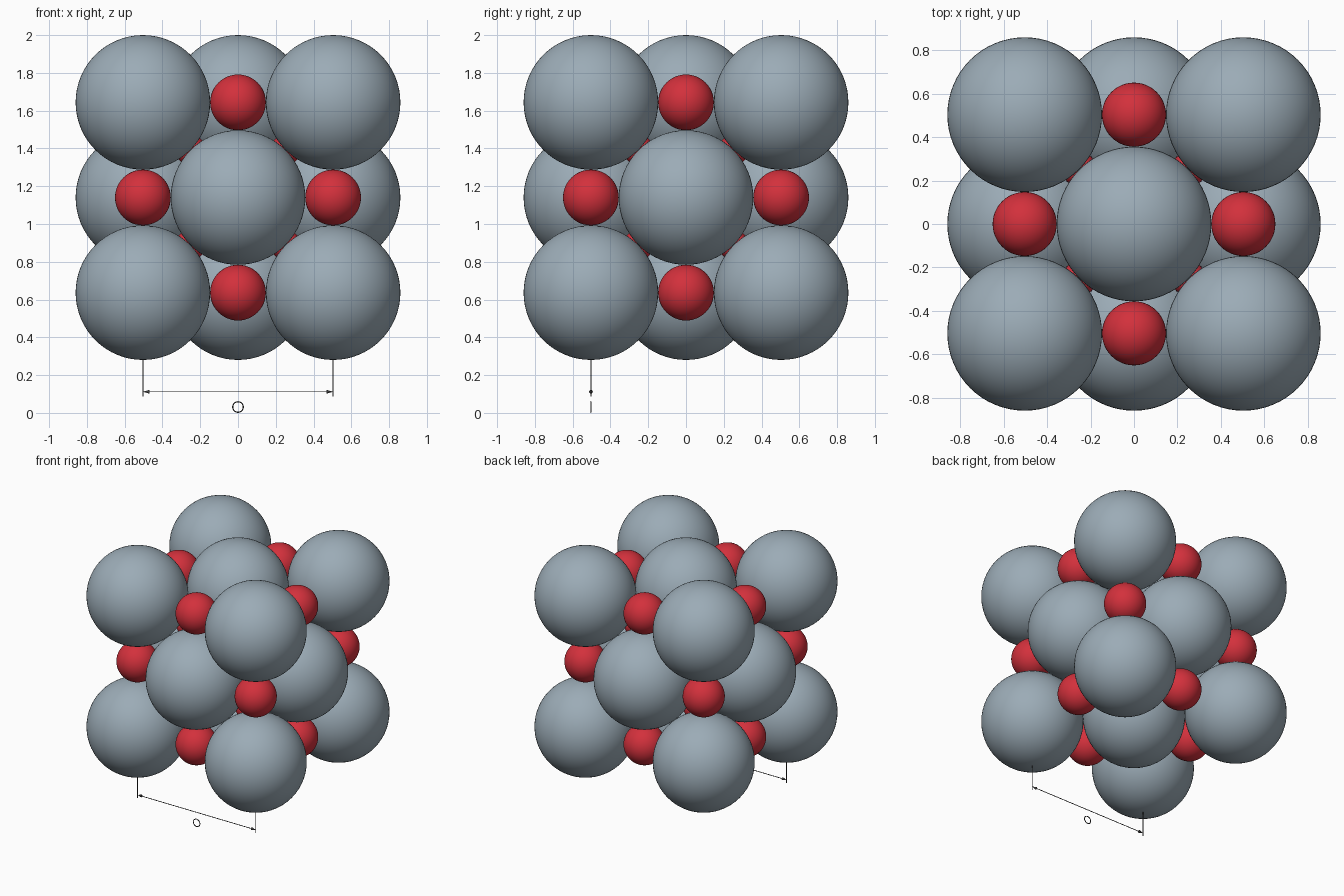
import bpy, math
from itertools import product
from mathutils import Vector

if "Cube" in bpy.data.objects:
    bpy.data.objects.remove(bpy.data.objects["Cube"])

A = 1.0073                       # cell edge
R = A * math.sqrt(2) / 4         # large spheres touch along face diagonals
R_OCT = R * (math.sqrt(2) - 1)   # spheres in edge and centre gaps
R_TET = R * (math.sqrt(1.5) - 1) # spheres in the small corner gaps
MID = Vector((0, 0, 2 - R - A / 2))


def material(name, rgb):
    m = bpy.data.materials.new(name)
    m.diffuse_color = (*rgb, 1)
    m.use_nodes = True
    m.node_tree.nodes["Principled BSDF"].inputs["Base Color"].default_value = m.diffuse_color
    return m


grey = material("slate grey", (0.33, 0.41, 0.47))
red = material("red", (0.65, 0.03, 0.045))
dark = material("dark grey", (0.06, 0.06, 0.06))


def finish(name, mat):
    ob = bpy.context.object
    ob.name = name
    ob.data.materials.append(mat)
    bpy.ops.object.shade_smooth_by_angle(angle=math.radians(40))
    return ob


def ball(name, pos, r, mat, seg):
    bpy.ops.mesh.primitive_uv_sphere_add(segments=seg, ring_count=seg // 2,
                                         radius=r, location=pos)
    finish(name, mat)


def rod(name, p, q, r1, r2, mat):
    p, q = Vector(p), Vector(q)
    d = q - p
    bpy.ops.mesh.primitive_cone_add(vertices=16, radius1=r1, radius2=r2,
                                    depth=d.length, location=(p + q) / 2,
                                    rotation=d.to_track_quat('Z', 'Y').to_euler())
    finish(name, mat)


# Lattice: corners and face centres are large, edge middles and body centre small
for site in product((-1, 0, 1), repeat=3):
    pos = MID + Vector(site) * A / 2
    if sum(map(abs, site)) % 2:
        ball("large_sphere", pos, R, grey, 64)
    else:
        ball("small_sphere", pos, R_OCT, red, 48)

# Tiny spheres in the eight inner gaps
for site in product((-1, 1), repeat=3):
    ball("tiny_sphere", MID + Vector(site) * A / 4, R_TET, red, 32)

# Dimension line below the front edge
h, y, z = A / 2, -A / 2, 0.112
bottom = MID.z - h - R
rod("dimension_line", (-h + 0.03, y, z), (h - 0.03, y, z), 0.0025, 0.0025, dark)
for s in (-1, 1):
    rod("extension_line", (s * h, y, bottom), (s * h, y, 0.088), 0.0025, 0.0025, dark)
    rod("arrow_head", (s * (h - 0.035), y, z), (s * h, y, z), 0.01, 0, dark)

# Plain ring marker under the dimension line
bpy.ops.mesh.primitive_torus_add(major_segments=32, minor_segments=8,
                                 major_radius=0.028, minor_radius=0.003,
                                 location=(0, y, 0.031), rotation=(math.pi / 2, 0, 0))
finish("ring_marker", dark)
